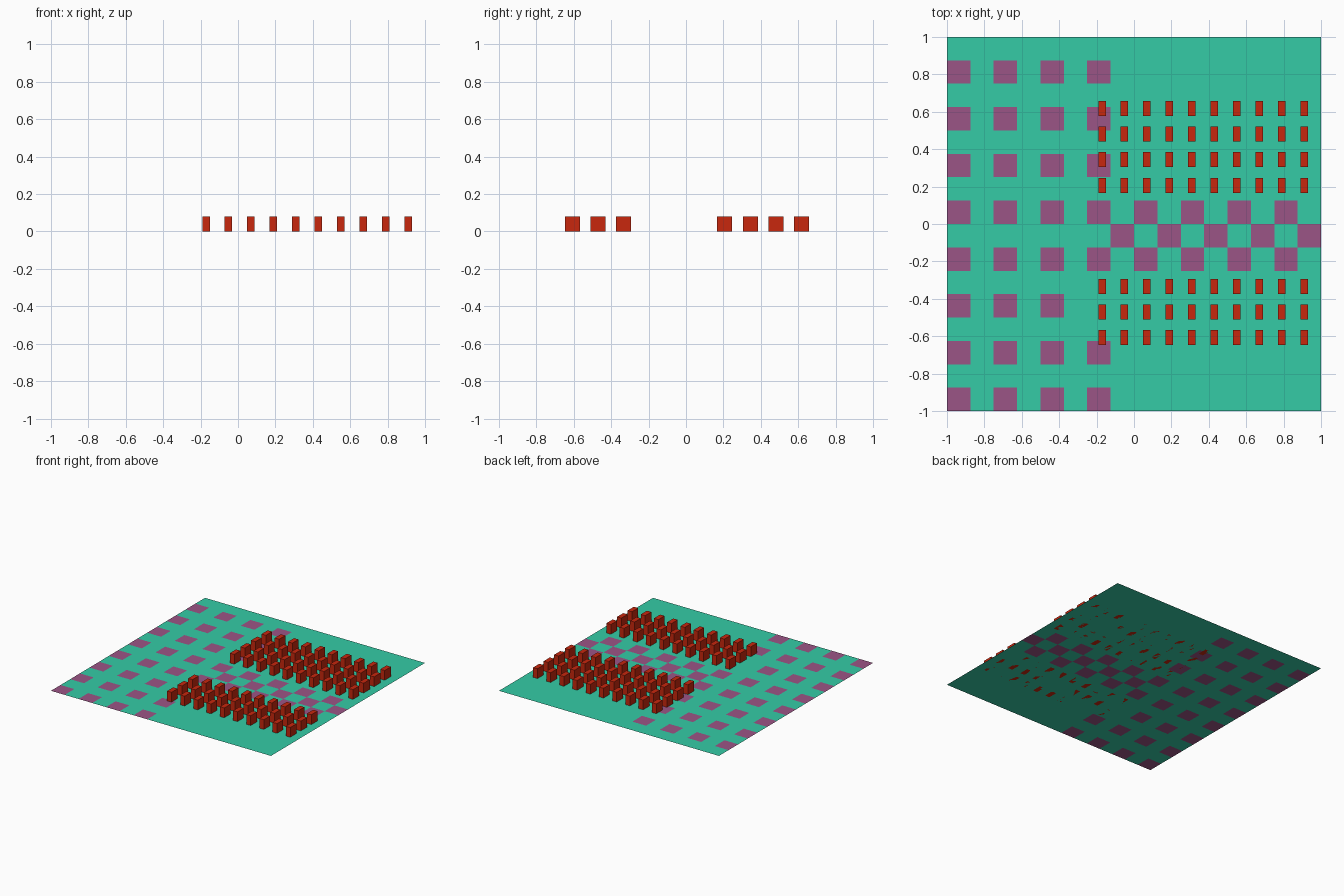
import bpy, bmesh
from mathutils import Matrix

if "Cube" in bpy.data.objects:
    bpy.data.objects.remove(bpy.data.objects["Cube"])

CELLS = 16
CELL = 2 / CELLS


def material(name, rgb):
    mat = bpy.data.materials.new(name)
    mat.diffuse_color = (*rgb, 1)
    mat.use_nodes = True
    mat.node_tree.nodes["Principled BSDF"].inputs["Base Color"].default_value = mat.diffuse_color
    return mat


def add_object(name, bm, mats):
    mesh = bpy.data.meshes.new(name)
    bm.to_mesh(mesh)
    bm.free()
    for mat in mats:
        mesh.materials.append(mat)
    obj = bpy.data.objects.new(name, mesh)
    bpy.context.collection.objects.link(obj)
    return obj


def is_purple(col, row):
    # sparse dotted area on the left, with one tile left out
    if col <= 6:
        return col % 2 == 0 and row % 2 == 0 and (col, row) != (6, 4)
    # checkered aisle between the two block groups
    return 6 <= row <= 8 and (col + row) % 2 == 0


teal = material("teal_floor", (0.035, 0.6, 0.38))
purple = material("purple_tile", (0.33, 0.09, 0.24))
red = material("red_block", (0.58, 0.02, 0.004))

# Thin tiled floor, one face per tile
bm = bmesh.new()
bmesh.ops.create_grid(bm, x_segments=CELLS, y_segments=CELLS, size=1)
for face in bm.faces:
    c = face.calc_center_median()
    col, row = int((c.x + 1) / CELL), int((c.y + 1) / CELL)
    face.material_index = int(is_purple(col, row))
add_object("tiled_floor", bm, [teal, purple])


# Rows of small blocks on either side of the aisle
def block_group(name, first_y, rows):
    bm = bmesh.new()
    for r in range(rows):
        for i in range(10):
            at = Matrix.Translation((-0.171 + 0.12 * i, first_y + 0.137 * r, 0.04))
            bmesh.ops.create_cube(bm, size=1, matrix=at @ Matrix.Diagonal((0.04, 0.08, 0.08, 1)))
    add_object(name, bm, [red])


block_group("back_blocks", 0.207, 4)
block_group("front_blocks", -0.608, 3)
